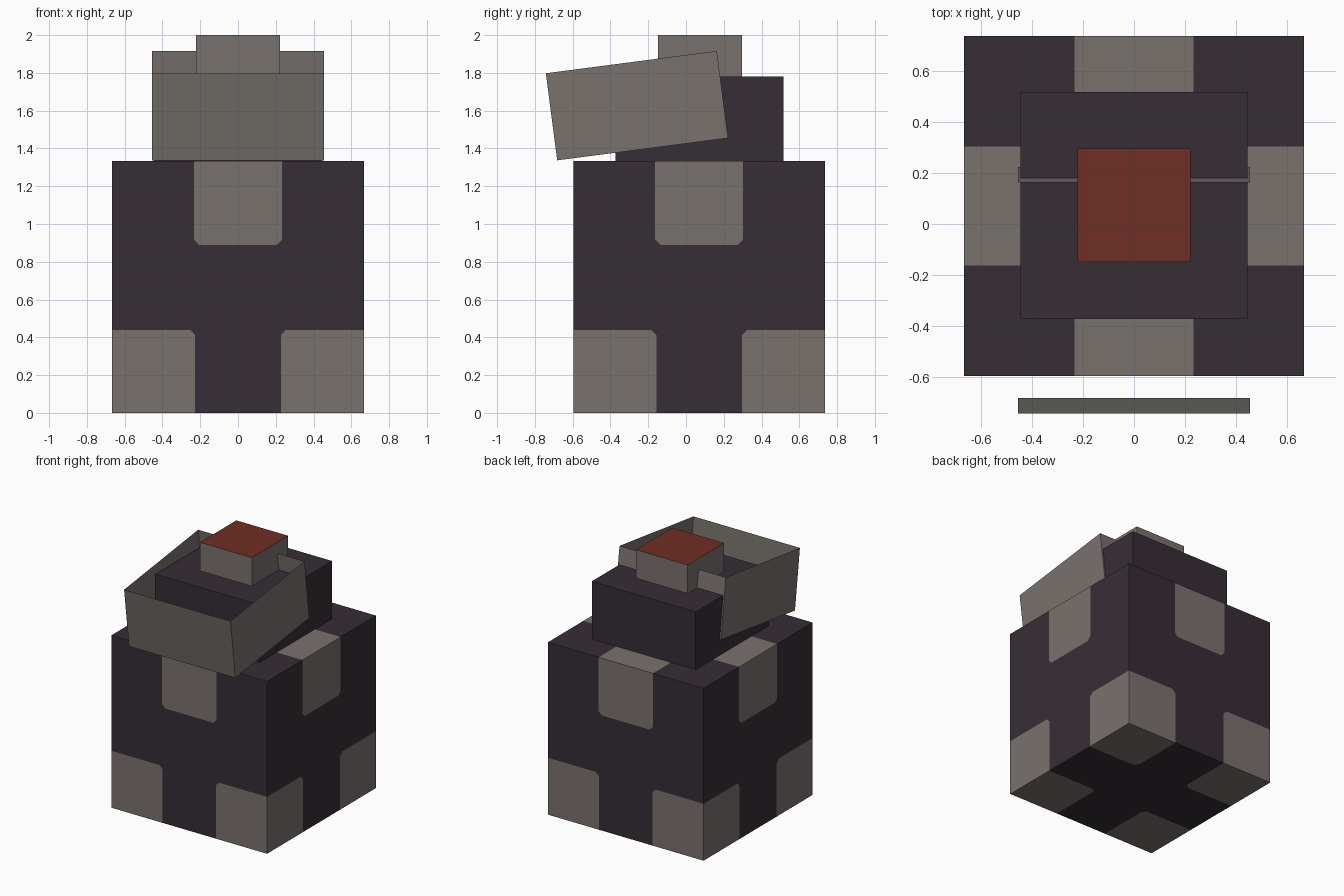
import bpy, bmesh
from mathutils import Vector, Matrix

if "Cube" in bpy.data.objects:
    bpy.data.objects.remove(bpy.data.objects["Cube"])


def material(name, r, g, b):
    lin = lambda c: ((c / 255 + 0.055) / 1.055) ** 2.4
    m = bpy.data.materials.new(name)
    m.diffuse_color = (lin(r), lin(g), lin(b), 1)
    m.use_nodes = True
    m.node_tree.nodes["Principled BSDF"].inputs["Base Color"].default_value = m.diffuse_color
    return m


DARK = material("dark purple", 54, 46, 54)
GREY = material("warm grey", 122, 114, 111)
OLIVE = material("olive grey", 115, 111, 104)
RED = material("brick red", 112, 46, 36)


def finish(bm, name, mats, fix_normals=True):
    if fix_normals:
        bmesh.ops.remove_doubles(bm, verts=bm.verts, dist=1e-4)
        bmesh.ops.recalc_face_normals(bm, faces=bm.faces)
    me = bpy.data.meshes.new(name)
    bm.to_mesh(me)
    bm.free()
    for m in mats:
        me.materials.append(m)
    ob = bpy.data.objects.new(name, me)
    bpy.context.collection.objects.link(ob)
    return ob


def box(name, half, y, z0, z1, mats):
    bm = bmesh.new()
    bmesh.ops.create_cube(bm, size=1)
    bmesh.ops.scale(bm, vec=(2 * half, 2 * half, z1 - z0), verts=bm.verts)
    bmesh.ops.translate(bm, vec=(0, y, (z0 + z1) / 2), verts=bm.verts)
    bm.normal_update()
    for f in bm.faces:
        f.material_index = int(len(mats) > 1 and f.normal.z > 0.5)
    return finish(bm, name, mats)


CY = 0.07           # centre line of the block
H, TOP = 0.666, 1.333
A = 0.44            # height of the corner patches
B = 0.227           # inner edge of the corner patches
P, PZ = 0.233, 0.89  # half width and lower edge of the top patches
C = 0.028           # clipped patch corners
D = 0.40            # reach of the patches over the top

bm = bmesh.new()


def face(points, mat, place):
    f = bm.faces.new([bm.verts.new(place(u, v)) for u, v in points])
    f.material_index = mat


def turned(points, k):
    for _ in range(k):
        points = [(-v, u) for u, v in points]
    return points


# Patterned block: four sides
corner = [(-H, 0), (-B, 0), (-B, A - C), (-B - C, A), (-H, A)]
tab = [(-P, TOP), (-P, PZ + C), (-P + C, PZ), (P - C, PZ), (P, PZ + C), (P, TOP)]
mirrored = [(-u, v) for u, v in corner]
field = corner[1:][::-1] + [(-H, TOP)] + tab + [(H, TOP)] + mirrored[1:][::-1][:]
# outline runs left corner patch, top tab, right corner patch, bottom edge
field = corner[1:] + [(-H, TOP)] + tab + [(H, TOP)] + mirrored[:0:-1]
for k in range(4):
    rot = Matrix.Rotation(k * 1.5707963, 3, 'Z')
    side = lambda u, v: rot @ Vector((u, -H, v)) + Vector((0, CY, 0))
    for pts, mat in ((corner, 1), (mirrored, 1), (tab, 1), (field, 0)):
        face(pts, mat, side)

# Patterned block: underside with corner patches, top with edge patches
under = lambda u, v: Vector((u, v + CY, 0))
over = lambda u, v: Vector((u, v + CY, TOP))
foot = [(-H, -H), (-B, -H), (-B, -B - C), (-B - C, -B), (-H, -B)]
flap = [(-P, -H), (-P, -H + D), (P, -H + D), (P, -H)]
cross, rest = [], []
for k in range(4):
    face(turned(foot, k), 1, under)
    face(turned(flap, k), 1, over)
    cross += turned(foot[:0:-1], k)
    rest += turned([(-H, -H)] + flap, k)
face(cross, 0, under)
face(rest, 0, over)
finish(bm, "patterned_block", [DARK, GREY])

# Upper step and red-topped button
box("upper_step", 0.444, CY + 0.002, TOP, 1.78, [DARK])
box("button", 0.222, CY + 0.004, 1.78, 2.0, [GREY, RED])

# Tilted open band of four thin walls
bm = bmesh.new()
profile = [(-0.742, 1.798), (0.163, 1.916), (0.223, 1.455), (-0.682, 1.337)]
W = 0.455
left, right = [[bm.verts.new((x, y, z)) for y, z in profile] for x in (-W, W)]
bm.faces.new(left)
bm.faces.new(right[::-1])
front = bm.faces.new((left[0], left[3], right[3], right[0]))
bm.faces.new((left[1], right[1], right[2], left[2]))
bmesh.ops.recalc_face_normals(bm, faces=bm.faces)
front.material_index = 1
finish(bm, "tilted_band", [GREY, OLIVE])
